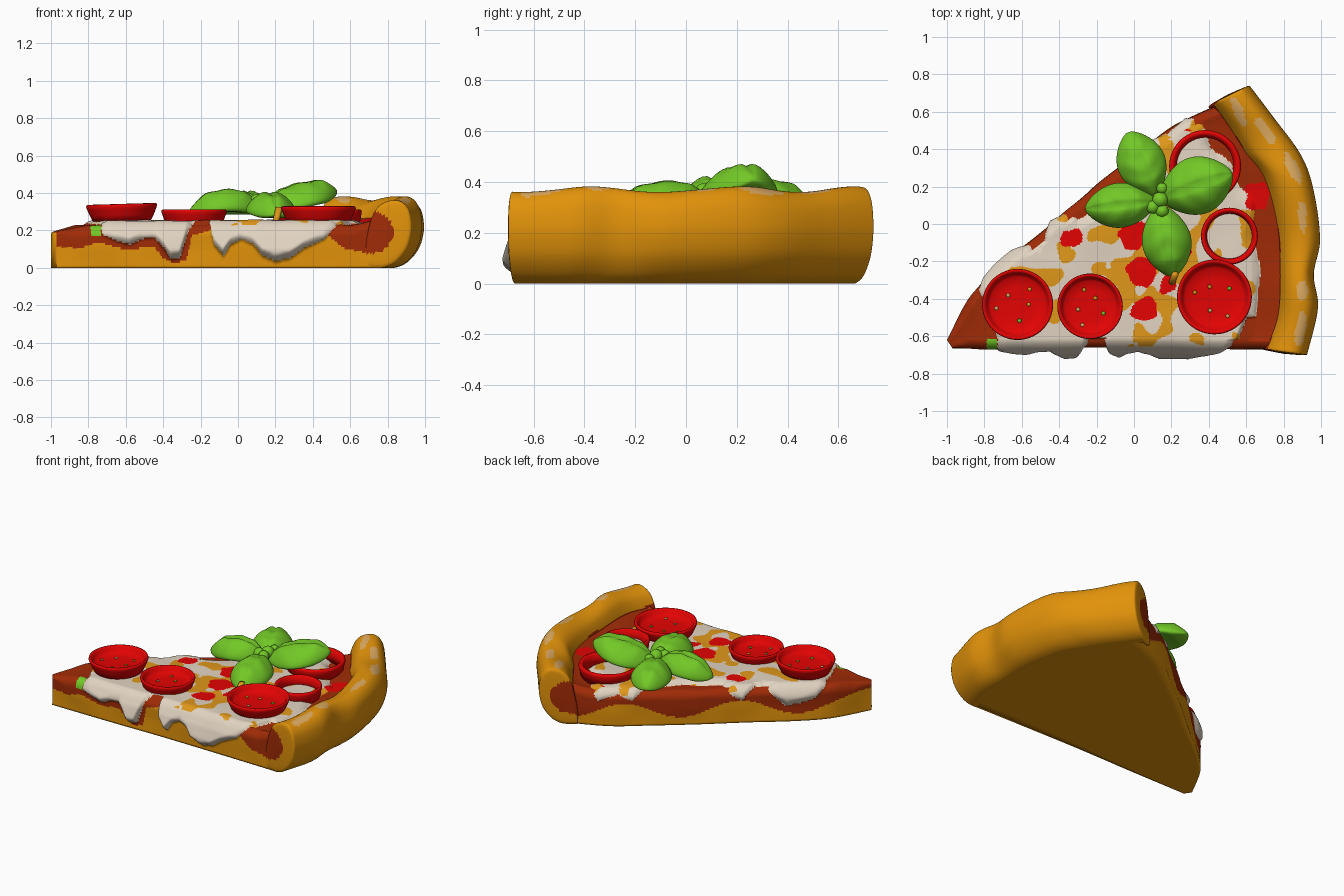
import bpy, bmesh, math
from mathutils import Vector, Matrix, noise

if "Cube" in bpy.data.objects:
    bpy.data.objects.remove(bpy.data.objects["Cube"])

def material(name, rgb):
    m = bpy.data.materials.new(name)
    m.diffuse_color = (*rgb, 1)
    m.use_nodes = True
    m.node_tree.nodes["Principled BSDF"].inputs["Base Color"].default_value = m.diffuse_color
    return m

CRUST, TAN, SAUCE, CHEESE, BROWNED, RED, GREEN = range(7)
MATS = [material("baked_crust", (0.76, 0.29, 0.003)), material("pale_crust", (0.72, 0.40, 0.12)),
        material("sauce", (0.35, 0.024, 0.002)), material("cheese", (0.75, 0.65, 0.53)),
        material("browned_cheese", (0.74, 0.31, 0.01)), material("tomato_red", (0.78, 0.001, 0.001)),
        material("basil_green", (0.17, 0.58, 0.02))]

def skin(name, rows, rule, wrap=False, end_cap=True):
    """Loft closed rings into a smooth mesh; rule(center, row, column) gives the colour."""
    bm = bmesh.new()
    vs = [[bm.verts.new(p) for p in r] for r in rows]
    n = len(rows[0])
    for i in range(len(rows) if wrap else len(rows) - 1):
        a, b = vs[i], vs[(i + 1) % len(rows)]
        for j in range(n):
            f = bm.faces.new((a[j], a[(j + 1) % n], b[(j + 1) % n], b[j]))
            f.material_index = rule(f.calc_center_median(), i, j)
    if not wrap:
        for r, i in ((vs[0], 0), (vs[-1], len(rows) - 1))[:2 if end_cap else 1]:
            f = bm.faces.new(r)
            f.material_index = rule(f.calc_center_median(), i, 0)
    bmesh.ops.recalc_face_normals(bm, faces=bm.faces)
    for f in bm.faces:
        f.smooth = True
    me = bpy.data.meshes.new(name)
    bm.to_mesh(me)
    bm.free()
    for m in MATS:
        me.materials.append(m)
    ob = bpy.data.objects.new(name, me)
    bpy.context.collection.objects.link(ob)
    return ob

def spline(pts, t):
    """Catmull-Rom through points, t in 0..1."""
    k = t * (len(pts) - 1)
    i = min(int(k), len(pts) - 2)
    u = k - i
    p = [Vector(pts[max(0, min(len(pts) - 1, i + d))]) for d in (-1, 0, 1, 2)]
    return 0.5 * (2 * p[1] + (p[2] - p[0]) * u + (2 * p[0] - 5 * p[1] + 4 * p[2] - p[3]) * u * u
                  + (3 * p[1] - p[0] - 3 * p[2] + p[3]) * u ** 3)

def line(pts, x):
    """Piecewise linear height at x."""
    for (x0, z0), (x1, z1) in zip(pts, pts[1:]):
        if x <= x1:
            return z0 + (z1 - z0) * max(0, (x - x0) / (x1 - x0))
    return pts[-1][1]

def clamp(v):
    return max(0.0, min(1.0, v))

# Slice: dough, sauce and melted cheese in one lofted body
LOWER = [(-0.97, -0.665), (-0.55, -0.665), (-0.1, -0.66), (0.35, -0.665), (0.74, -0.672)]
UPPER = [(-1.0, -0.62), (-0.86, -0.37), (-0.68, -0.19), (-0.48, -0.03), (-0.22, 0.19),
         (0.02, 0.38), (0.22, 0.53), (0.47, 0.64)]
# lower limit of cheese and of sauce along the two cut sides
CHEESE_F = [(-0.82, 0.3), (-0.77, 0.19), (-0.65, 0.14), (-0.58, 0.12), (-0.52, 0.15), (-0.45, 0.16),
            (-0.4, 0.1), (-0.36, 0.04), (-0.31, 0.05), (-0.27, 0.19), (-0.23, 0.25), (-0.16, 0.24),
            (-0.13, 0.12), (-0.08, 0.06), (-0.04, 0.12), (0.02, 0.15), (0.08, 0.12), (0.13, 0.06),
            (0.2, 0.03), (0.28, 0.05), (0.35, 0.1), (0.46, 0.15), (0.54, 0.24), (0.6, 0.4)]
SAUCE_F = [(-1, 0.11), (-0.85, 0.1), (-0.75, 0.13), (-0.6, 0.09), (-0.45, 0.11), (-0.41, 0.05),
           (-0.35, 0.02), (-0.28, 0.03), (-0.25, 0.17), (-0.13, 0.2), (0.48, 0.17), (0.56, 0.1), (0.7, 0.07)]
CHEESE_B = [(-0.88, 0.3), (-0.8, 0.16), (-0.66, 0.11), (-0.58, 0.2), (-0.5, 0.27), (-0.44, 0.16), (-0.38, 0.2),
            (-0.3, 0.3), (-0.1, 0.33), (0.02, 0.3), (0.1, 0.18), (0.18, 0.22), (0.28, 0.17), (0.36, 0.27)]
PATCHES = [(-0.35, -0.08, 0.055), (0.03, -0.27, 0.08), (0.05, -0.46, 0.065), (-0.01, -0.06, 0.075),
           (0.25, -0.14, 0.05), (0.66, 0.14, 0.07), (0.3, 0.54, 0.05), (0.17, -0.33, 0.045), (0.13, -0.2, 0.04)]
BROWN = [(0, -0.25, 0.24), (-0.16, -0.2, 0.18), (0.3, -0.2, 0.2), (-0.4, -0.35, 0.12), (-0.03, -0.5, 0.15),
         (0.2, 0.05, 0.24), (0.3, 0.55, 0.16), (0.64, -0.02, 0.1), (-0.43, -0.45, 0.1), (0.17, -0.42, 0.12),
         (-0.12, 0.2, 0.12)]
NT, NS, NTOP = 260, 28, 140
TOP = 0.228
colours = {}

def slice_colour(p, t, ef, eb, front):
    """Return cheese amount and colour for a point; ef/eb are unfolded distances from each edge."""
    n = noise.noise(p * 7)
    zf, zb = line(CHEESE_F, p.x), line(CHEESE_B, p.x)
    tip = p.x + 0.79 + 0.3 * (p.y + 0.47) + 0.03 * n
    field = min(ef - (zf - TOP), eb - (zb - TOP) - 0.01 * n, tip, (0.91 - t + 0.03 * n) * 1.6)
    e = min(ef, eb)
    if front and -0.79 < p.x < -0.735 and -0.06 < e < 0.02:
        return 0, GREEN
    low = line(SAUCE_F, p.x) if front else 0.11 + 0.05 * math.sin(p.x * 11)
    if e < 0 and field < 0:
        return 0, SAUCE if p.z > low else CRUST
    if e > 0:
        for x, y, r in PATCHES:
            if math.hypot(p.x - x, p.y - y) + 0.03 * noise.noise(p * 16) < r:
                return clamp(field / 0.04), RED
    if field < 0:
        return 0, SAUCE
    b = max(1 - math.hypot(p.x - x, p.y - y) / r for x, y, r in BROWN)
    if e > -0.02 and clamp(b) * 0.5 + noise.noise(p * 9 + Vector((3, 1, 0))) > 0.27:
        return clamp(field / 0.04), BROWNED
    return clamp(field / 0.04), CHEESE

rows = []
for i in range(NT + 1):
    t = i / NT
    a, b = spline(LOWER, t), spline(UPPER, t)
    d = b - a
    w = d.length
    out = d.normalized()
    nb = Vector((-0.62, 0.78))
    r = min(0.055, w * 0.3)
    top = TOP - 0.035 * clamp(1 - t * 8) + 0.04 * clamp((t - 0.9) * 10)

    def bulge(s):
        q = a + d * s
        return Vector((q.x + 0.8 * s * (1 - s) * t ** 1.5, q.y, 0))

    def place(s, z, side, inset):
        p = bulge(s)
        if side:
            p.xy += out * inset * (1 if side < 0 else -1)
        p.z = z
        e = min(s, 1 - s) * w if side == 0 else z - top
        ef = e if side < 0 else (s * w if side == 0 else 9)
        eb = e if side > 0 else ((1 - s) * w if side == 0 else 9)
        m, c = slice_colour(p, t, ef, eb, side < 0 or (side == 0 and s < 0.5))
        wave = 0.008 * noise.noise(p * 5)
        h = 0.026 * math.sqrt(m)
        if side < 0:
            h += 0.032 * m * clamp((0.19 - z) / 0.09)
        if side == 0:
            p.z += h + wave
        else:
            k = clamp((z - top + r) / r)
            n2 = Vector((0, -1)) if side < 0 else nb
            p += Vector((n2.x * (1 - k), n2.y * (1 - k), k)) * (h + wave * clamp(z * 10))
        return p, c

    pts = []
    walls = [top * math.sin(k / NS * math.pi / 2) for k in range(NS)]
    ins = [r - math.sqrt(max(0, r * r - max(0, z - top + r) ** 2)) for z in walls]
    pts += [place(0, z, -1, g) for z, g in zip(walls, ins)]
    pts += [place(r / w + (1 - 2 * r / w) * k / NTOP, top, 0, 0) for k in range(NTOP + 1)]
    pts += [place(1, z, 1, g) for z, g in zip(walls[::-1], ins[::-1])]
    last = len(pts) - 1
    pts += [(bulge(1 - k / 20), CRUST) for k in range(1, 20)]
    rows.append([p for p, c in pts])
    for j, (p, c) in enumerate(pts):
        colours[i, j] = CRUST if j >= last else c
skin("slice_with_cheese", rows, lambda c, i, j: colours[i, j], end_cap=False)

# Crust: rounded profile swept along the outer arc, with puffed ends
INNER = [(0.42, 0.635), (0.50, 0.52), (0.58, 0.39), (0.69, 0.24), (0.76, -0.03), (0.775, -0.3), (0.76, -0.5), (0.70, -0.665)]
OUTER = [(0.62, 0.735), (0.745, 0.57), (0.89, 0.37), (0.957, 0.187), (0.993, -0.08), (0.96, -0.27), (0.982, -0.45), (0.925, -0.695)]
PROFILE = [(-0.1, 0.004), (0.3, 0.0), (0.62, 0.03), (0.88, 0.1), (0.99, 0.18), (1.0, 0.25), (0.93, 0.32),
           (0.75, 0.365), (0.48, 0.368), (0.22, 0.335), (0.06, 0.27), (-0.02, 0.2), (-0.1, 0.1), (-0.1, 0.004)]
NC, CAP = 90, 9

def crust_ring(t, size=1.0, push=0.0):
    a, b = spline(INNER, t), spline(OUTER, t)
    along = Vector((0, -1)) if t > 0.5 else Vector((-0.3, 0.95))
    ring = []
    for k in range(64):
        f = spline(PROFILE, k / 64)
        u, z = 0.45 + (f.x - 0.45) * size, 0.18 + (f.y - 0.18) * size
        z *= 1 + 0.03 * math.sin(t * 17 + 0.8) * clamp(z * 4 - 0.4)
        q = a + (b - a) * u + along * push
        ring.append(Vector((q.x, q.y, max(z, 0.0))))
    return ring

caps = [(0.985 - 0.98 * (k / (CAP - 1)) ** 1.1, 0.004 + 0.012 * math.sqrt(k / CAP)) for k in range(CAP)]
rows = [crust_ring(0, s, h) for s, h in caps[::-1]] + [crust_ring(i / NC) for i in range(NC + 1)]
rows += [crust_ring(1, s, h) for s, h in caps]
# pale baked streaks on the ridge: x, y, length, direction
STREAKS = [(0.89, -0.56, 0.1, 1.45), (0.90, -0.36, 0.05, 1.6), (0.90, 0.04, 0.09, 1.65), (0.85, 0.3, 0.09, 2.0),
           (0.70, 0.5, 0.08, 2.15), (0.56, 0.6, 0.08, 2.0)]

def crust_colour(c, i, j):
    if i < CAP or i >= CAP + NC:
        x0 = 0.70 if c.y < 0 else 0.42
        if ((c.x - x0) / 0.13) ** 2 + ((c.z - 0.19) / 0.115) ** 2 < 1:
            return SAUCE
    elif c.z > 0.28:
        for x, y, l, q in STREAKS:
            dx, dy = c.x - x, c.y - y
            u, v = dx * math.cos(q) + dy * math.sin(q), dy * math.cos(q) - dx * math.sin(q)
            if (u / l) ** 2 + (v / 0.028) ** 2 + 0.6 * noise.noise(c * 12) < 1:
                return TAN
    elif j > 44 and 0.1 < c.z < 0.262:
        return SAUCE
    return CRUST

skin("crust", rows, crust_colour)

# Tomato cups and pepper rings, turned from a profile
def turned(name, x, y, z, r, profile, wrap, tilt=0.0):
    rot = Matrix.Rotation(tilt, 3, 'Y')
    rows = []
    for f, h in profile:
        rows.append([rot @ Vector((f * r * math.cos(q), f * r * math.sin(q), h)) + Vector((x, y, z))
                     for q in (2 * math.pi * k / 56 for k in range(56))])
    return skin(name, rows, lambda c, i, j: RED, wrap)

CUP = [(0.02, 0), (0.82, 0), (0.9, 0.03), (0.97, 0.062), (1, 0.078), (0.985, 0.088), (0.94, 0.09), (0.89, 0.08),
       (0.84, 0.058), (0.78, 0.048), (0.5, 0.043), (0.02, 0.042)]
RING = [(0.8, -0.02), (0.92, -0.02), (0.97, 0.03), (1, 0.05), (0.98, 0.064), (0.92, 0.068), (0.85, 0.06), (0.79, 0.03)]
cups = [(-0.62, -0.43, 0.252, 0.19), (-0.235, -0.44, 0.222, 0.175), (0.43, -0.39, 0.24, 0.2)]
for n, (x, y, z, r) in enumerate(cups):
    turned("tomato_cup_%d" % (n + 1), x, y, z, r, CUP, False, -0.03 if n == 0 else 0.0)
    # herb and cheese flecks lying in the cup
    for k in range(5):
        q, d = k * 2.4 + n, r * (0.3 + 0.08 * k)
        ob = turned("fleck", x + d * math.cos(q), y + d * math.sin(q), z + 0.044, 0.011,
                    [(1, 0), (0.8, 0.005), (0.05, 0.005)], False)
        for p in ob.data.polygons:
            p.material_index = (BROWNED, TAN, GREEN)[k % 3]
turned("pepper_ring_small", 0.51, -0.065, 0.245, 0.152, RING, True)
turned("pepper_ring_large", 0.38, 0.31, 0.25, 0.192, RING, True)

# Basil: four domed leaves with a midrib groove, plus a bud in the middle
def leaf(name, base, tip, width, arch, thick, droop=0.045):
    base, tip = Vector(base), Vector(tip)
    side = Vector((base.y - tip.y, tip.x - base.x, 0)).normalized()
    rows = []
    for i in range(31):
        u = i / 30
        w = width * max(0.03, math.sin(math.pi * (0.04 + 0.95 * u) ** 1.05)) ** 0.65
        mid = base.lerp(tip, u) + Vector((0, 0, arch * math.sin(math.pi * u)))
        ring = []
        for k in range(40):
            q = 2 * math.pi * k / 40
            v, s = math.cos(q), math.sin(q)
            z = thick * s * min(1, w / width * 1.3) - droop * v * v * w / width
            if s > 0:
                z -= 0.016 * math.exp(-(v / 0.13) ** 2) * w / width
                z += 0.003 * math.sin(u * 20 - 5 * abs(v)) * s * w / width
            ring.append(mid + side * w * v + Vector((0, 0, z)))
        rows.append(ring)
    skin(name, rows, lambda c, i, j: GREEN)

leaf("basil_leaf_back", (0.11, 0.16, 0.33), (-0.03, 0.49, 0.31), 0.13, 0.04, 0.055)
leaf("basil_leaf_left", (0.11, 0.12, 0.33), (-0.26, 0.08, 0.30), 0.12, 0.05, 0.06)
leaf("basil_leaf_front", (0.14, 0.09, 0.32), (0.21, -0.28, 0.29), 0.132, 0.045, 0.058)
leaf("basil_leaf_right", (0.15, 0.14, 0.33), (0.525, 0.27, 0.41), 0.155, 0.03, 0.062, 0.055)

def ball(name, x, y, z, r, mat):
    rows = [[Vector((x + r * math.sin(a) * math.cos(b), y + r * math.sin(a) * math.sin(b), z + r * math.cos(a)))
             for b in (k * math.pi / 10 for k in range(20))] for a in (0.03 + k * 0.308 for k in range(11))]
    skin(name, rows, lambda c, i, j: mat)

for n, (x, y, r) in enumerate([(0.14, 0.13, 0.042), (0.10, 0.09, 0.035), (0.15, 0.07, 0.035), (0.15, 0.19, 0.03)]):
    ball("basil_bud_%d" % (n + 1), x, y, 0.36, r, GREEN)

# Browned stem standing below the front leaf
skin("stem", [[Vector((0.2 + 0.02 * h + 0.018 * math.cos(q), -0.27 - 0.05 * (1 - h) + 0.018 * math.sin(q), 0.235 + 0.09 * h))
               for q in (k * math.pi / 6 for k in range(12))] for h in (0, 0.5, 1)], lambda c, i, j: BROWNED)
